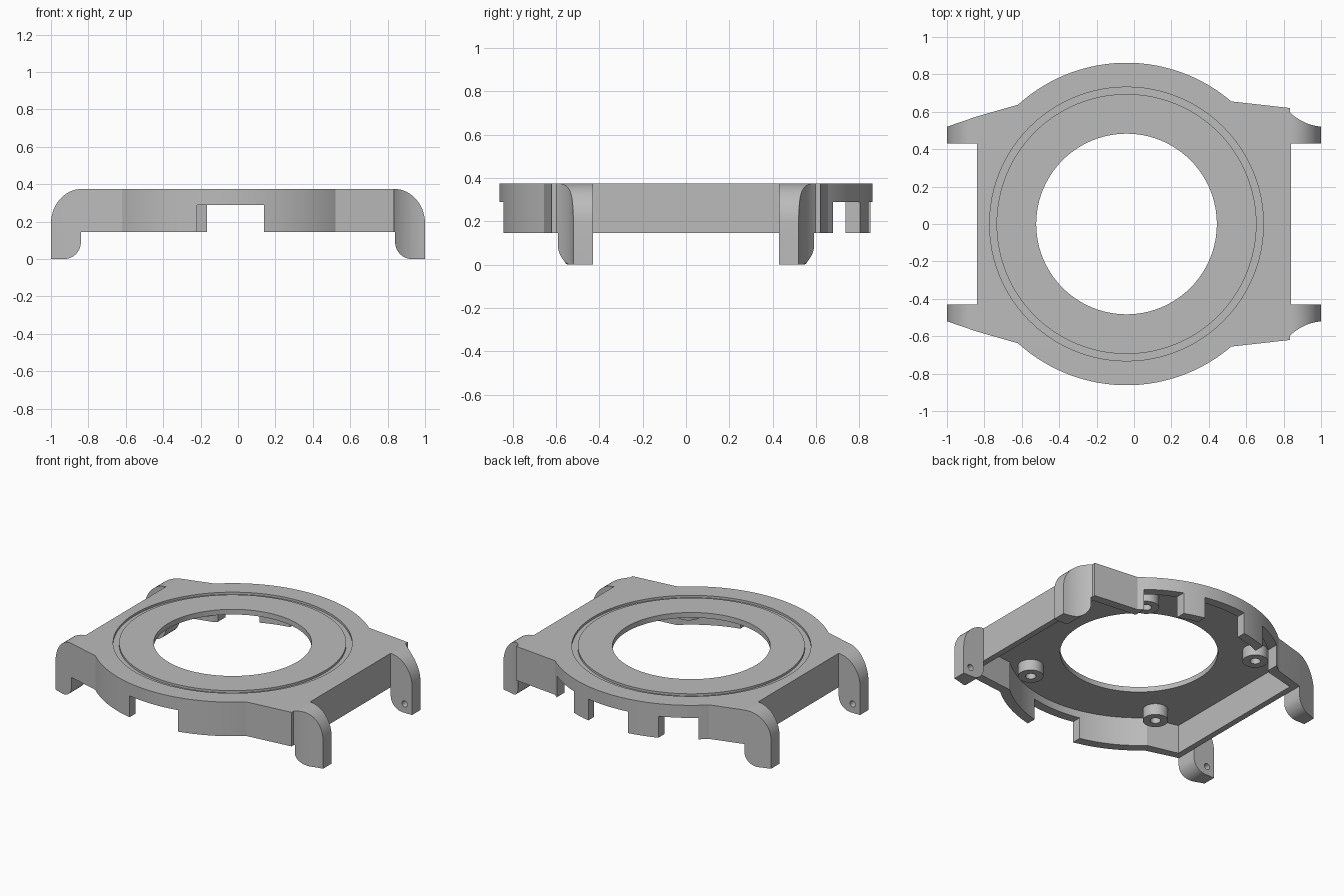
import bpy, bmesh
from math import sin, cos, pi, radians, atan2, sqrt
from mathutils import Matrix

cube = bpy.data.objects.get("Cube")
if cube:
    bpy.data.objects.remove(cube)

CX = -0.04                      # centre of the round body
TOP, ROOF, SKIRT = 0.375, 0.34, 0.145

metal = bpy.data.materials.new("case_grey")
metal.use_nodes = True
metal.diffuse_color = (0.5, 0.5, 0.5, 1)
metal.node_tree.nodes["Principled BSDF"].inputs["Base Color"].default_value = (0.5, 0.5, 0.5, 1)


def finish(name, bm):
    bmesh.ops.recalc_face_normals(bm, faces=bm.faces)
    mesh = bpy.data.meshes.new(name)
    bm.to_mesh(mesh)
    bm.free()
    mesh.materials.append(metal)
    ob = bpy.data.objects.new(name, mesh)
    bpy.context.collection.objects.link(ob)
    return ob


def prism(name, pts, lo, hi, along_y=False):
    """Extrude a closed profile along z, or an x-z profile along y."""
    bm = bmesh.new()
    place = (lambda a, b: (a, lo, b)) if along_y else (lambda a, b: (a, b, lo))
    face = bm.faces.new([bm.verts.new(place(a, b)) for a, b in pts])
    ext = bmesh.ops.extrude_face_region(bm, geom=[face])["geom"]
    step = (0, hi - lo, 0) if along_y else (0, 0, hi - lo)
    bmesh.ops.translate(bm, vec=step, verts=[v for v in ext if isinstance(v, bmesh.types.BMVert)])
    return finish(name, bm)


def arc(cx, cy, rx, ry, a0, a1, n):
    return [(cx + rx * cos(a0 + (a1 - a0) * i / n), cy + ry * sin(a0 + (a1 - a0) * i / n))
            for i in range(n + 1)]


def body_arc(r, x0, x1, n=48):
    """Arc over the back of the round body between two x positions."""
    ang = lambda x: atan2(sqrt(r * r - (x - CX) ** 2), x - CX)
    return arc(CX, 0, r, r, ang(x0), ang(x1), n)


def mirrored(half):
    """Close a half outline by mirroring it in y."""
    return half + [(x, -y) for x, y in reversed(half)]


def ring(name, x, y, r_in, r_out, lo, hi, n):
    """Tube with a square section."""
    bm = bmesh.new()
    loops = [[bm.verts.new((x + r * cos(2 * pi * i / n), y + r * sin(2 * pi * i / n), z))
              for i in range(n)]
             for r, z in ((r_in, lo), (r_out, lo), (r_out, hi), (r_in, hi))]
    for k in range(4):
        a, b = loops[k], loops[(k + 1) % 4]
        for i in range(n):
            j = (i + 1) % n
            bm.faces.new((a[i], a[j], b[j], b[i]))
    return finish(name, bm)


def boolean(target, cutter, operation="DIFFERENCE"):
    mod = target.modifiers.new("cut", "BOOLEAN")
    mod.operation, mod.solver, mod.object = operation, "EXACT", cutter
    bpy.context.view_layer.objects.active = target
    bpy.ops.object.modifier_apply(modifier=mod.name)
    bpy.data.objects.remove(cutter)


def smooth(ob):
    bpy.ops.object.select_all(action="DESELECT")
    ob.select_set(True)
    bpy.context.view_layer.objects.active = ob
    bpy.ops.object.shade_smooth_by_angle(angle=radians(25))


# Plan outline: round body, shoulders and four lugs
lug_flare = arc(1.02, 0.80, 0.27, 0.28, radians(222), radians(266), 10)
outline = [(0.84, 0.43), (1, 0.43), (1, 0.52)] + lug_flare[::-1][1:-1] + [(0.835, 0.62)]
outline += body_arc(0.862, 0.52, -0.62)
outline += [(-0.84, 0.575), (-1, 0.52), (-1, 0.43), (-0.84, 0.43)]
case = prism("watch_case", mirrored(outline), -0.05, 0.5)

# Side profile: rounded lug tops and lug feet reaching the ground
side = [(0.84, SKIRT)] + arc(0.93, 0.09, 0.09, 0.09, pi, 1.5 * pi, 10) + [(1, 0)]
side += arc(0.835, 0.19, 0.165, TOP - 0.19, 0, pi / 2, 14)
silhouette = prism("silhouette", side + [(-x, z) for x, z in reversed(side)], -1.2, 1.2, True)
boolean(case, silhouette, "INTERSECT")

# Hollow underside, leaving a thin roof and a skirt wall
inside = [(0.80, 0.565)] + body_arc(0.80, 0.49, -0.59) + [(-0.80, 0.53)]
boolean(case, prism("cavity", mirrored(inside), -0.2, ROOF))

# Dial opening and ring groove in the top
boolean(case, prism("opening", arc(CX, 0, 0.483, 0.483, 0, 2 * pi, 96)[:-1], 0.2, 0.6))
boolean(case, ring("groove", CX, 0, 0.695, 0.732, TOP - 0.015, TOP + 0.1, 96))

# Skirt notches: one at the front, three at the back
for x0, x1, y0, y1 in ((-0.22, 0.14, -1, -0.65), (-0.57, -0.355, 0.5, 1),
                       (-0.165, 0.14, 0.65, 1), (0.275, 0.49, 0.5, 1)):
    box = [(x0, y0), (x1, y0), (x1, y1), (x0, y1)]
    boolean(case, prism("notch", box, 0.05, 0.29))

# Blind pin holes on the inner lug faces
for sx in (-1, 1):
    for sy in (-1, 1):
        hole = arc(sx * 0.945, 0.06, 0.021, 0.021, 0, 2 * pi, 16)[:-1]
        ends = sorted((sy * 0.40, sy * 0.475))
        boolean(case, prism("pin_hole", hole, ends[0], ends[1], True))
smooth(case)

# Screw bosses under the roof
for sy, side_name in ((-1, "front"), (1, "back")):
    for x, y, end in ((0.364, 0.55, "left"), (-0.57, 0.475, "right")):
        smooth(ring(f"screw_boss_{side_name}_{end}", x, sy * y, 0.032, 0.078, 0.265, ROOF + 0.005, 32))
